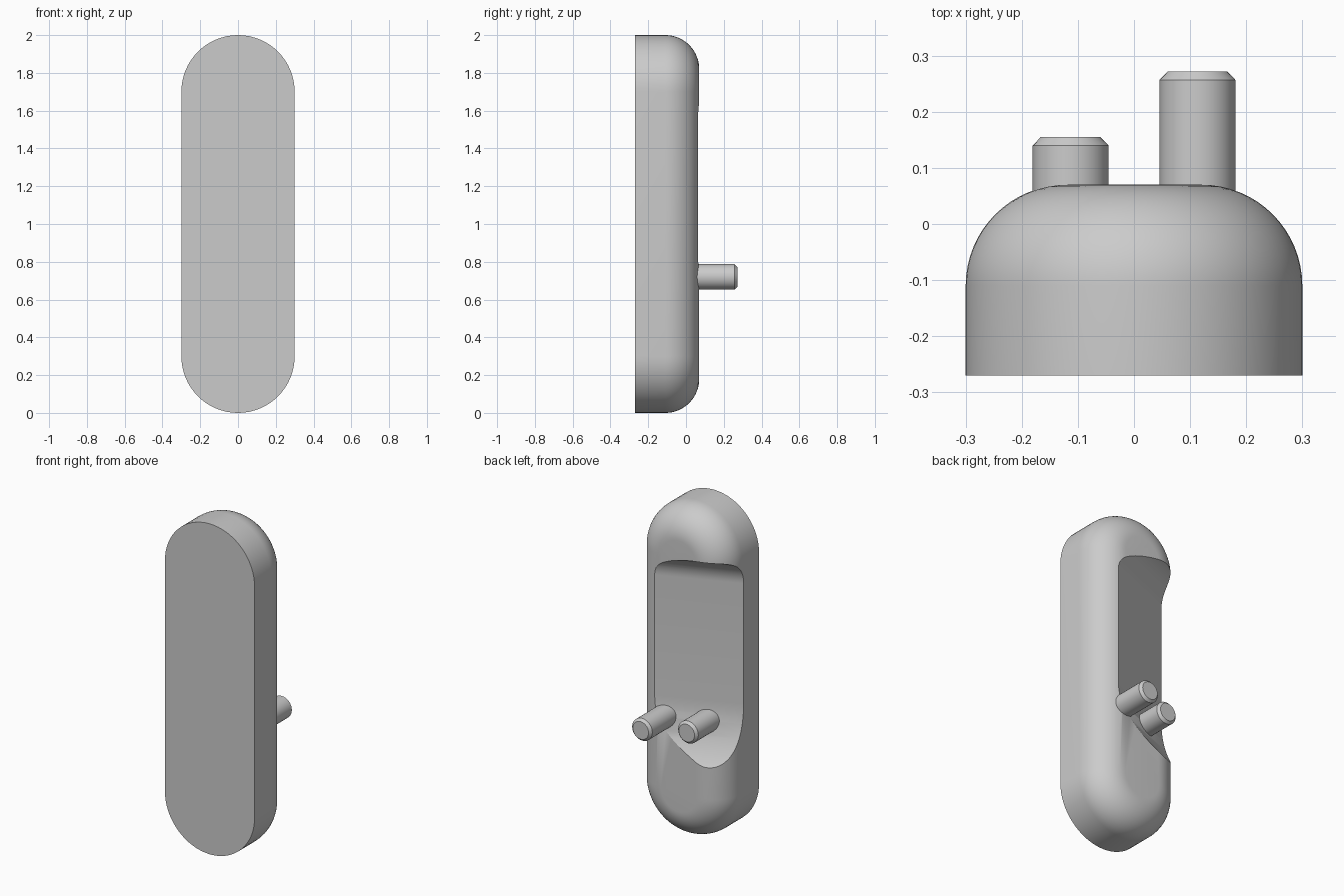
import bpy, bmesh, math
from mathutils import Vector

cube = bpy.data.objects.get("Cube")
if cube:
    bpy.data.objects.remove(cube, do_unlink=True)

GREY = (0.6, 0.6, 0.6, 1.0)
grey = bpy.data.materials.new("plain_grey")
grey.use_nodes = True
grey.diffuse_color = GREY
grey.node_tree.nodes["Principled BSDF"].inputs["Base Color"].default_value = GREY


def loft(name, rings):
    """Closed solid skinned through rings of points, capped at both ends."""
    bm = bmesh.new()
    loops = [[bm.verts.new(p) for p in ring] for ring in rings]
    n = len(loops[0])
    for a, b in zip(loops, loops[1:]):
        for i in range(n):
            j = (i + 1) % n
            bm.faces.new((a[i], a[j], b[j], b[i]))
    bm.faces.new(loops[0])
    bm.faces.new(loops[-1])
    bmesh.ops.recalc_face_normals(bm, faces=bm.faces)
    mesh = bpy.data.meshes.new(name)
    bm.to_mesh(mesh)
    bm.free()
    mesh.materials.append(grey)
    obj = bpy.data.objects.new(name, mesh)
    bpy.context.collection.objects.link(obj)
    return obj


def select(obj):
    bpy.ops.object.select_all(action='DESELECT')
    obj.select_set(True)
    bpy.context.view_layer.objects.active = obj


def smooth(obj):
    select(obj)
    bpy.ops.object.shade_smooth_by_angle(angle=math.radians(30))


def stadium(radius, y, steps=32):
    """Upright pill outline at depth y."""
    points = []
    for centre, start in ((1.7, 0), (0.3, math.pi)):
        for i in range(steps + 1):
            t = start + math.pi * i / steps
            points.append((radius * math.cos(t), y, centre + radius * math.sin(t)))
    return points


# Pill-shaped body with a flat front and a rounded back edge
FILLET = 0.18
rings = [stadium(0.3, -0.27)]
for i in range(17):
    t = math.pi / 2 * i / 16
    rings.append(stadium(0.3 - FILLET * (1 - math.cos(t)), -0.11 + FILLET * math.sin(t)))
body = loft("body", rings)

# Scooped recess: tilted floor, tight curve at the top, long curve at the bottom
floor_start = Vector((0.165, 0.064, 0))
across = Vector((-0.928, -0.373, 0))
outward = Vector((-0.373, 0.928, 0))
TOP_R, LOW_R = 0.165, 0.55
section = [(1.735, 0.6)]
for i in range(17):
    t = math.pi / 2 * (1 - i / 16)
    section.append((1.57 + TOP_R * math.sin(t), TOP_R * (1 - math.cos(t))))
for i in range(17):
    t = math.radians(65) * i / 16
    section.append((0.84 - LOW_R * math.sin(t), LOW_R * (1 - math.cos(t))))
section.append((section[-1][0], 0.6))
cutter = loft("recess_cutter", [
    [floor_start + across * s + outward * h + Vector((0, 0, z)) for z, h in section]
    for s in (-0.6, 1.0)])
cutter.hide_render = True

cut = body.modifiers.new("recess", 'BOOLEAN')
cut.operation = 'DIFFERENCE'
cut.solver = 'EXACT'
cut.object = cutter
select(body)
bpy.ops.object.modifier_apply(modifier=cut.name)
bpy.data.objects.remove(cutter, do_unlink=True)
smooth(body)


# Two chamfered pins of different length
def pin(name, x, end):
    def ring(r, y, n=32):
        angles = [math.tau * i / n for i in range(n)]
        return [(x + r * math.cos(a), y, 0.72 + r * math.sin(a)) for a in angles]
    smooth(loft(name, [ring(0.0675, -0.12), ring(0.0675, end - 0.015), ring(0.053, end)]))


pin("long_pin", 0.113, 0.272)
pin("short_pin", -0.113, 0.155)
